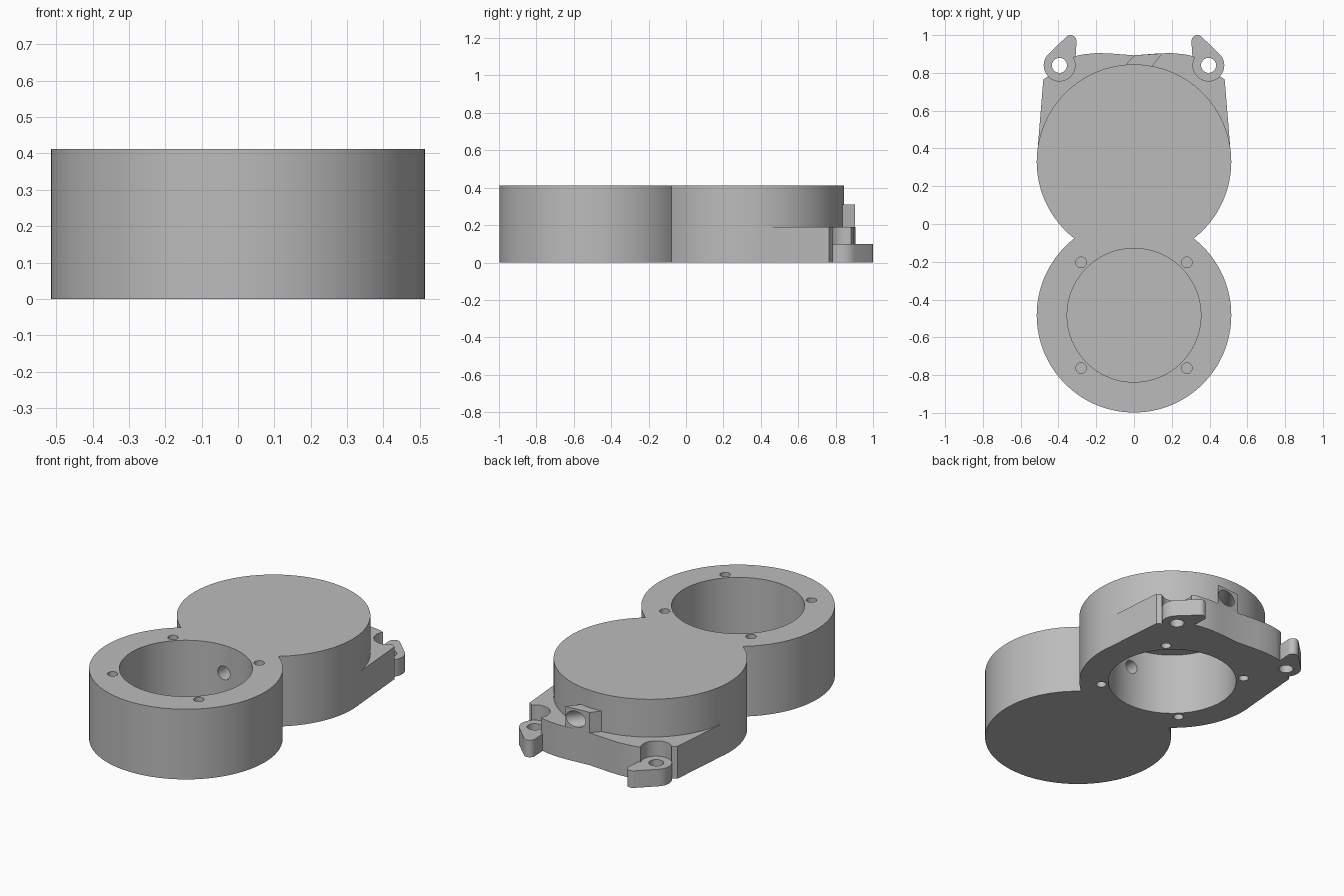
import bpy, bmesh, math
from mathutils import Vector, Matrix

if "Cube" in bpy.data.objects:
    bpy.data.objects.remove(bpy.data.objects["Cube"], do_unlink=True)

grey = bpy.data.materials.new("plain grey")
grey.use_nodes = True
grey.diffuse_color = (0.5, 0.5, 0.5, 1)
grey.node_tree.nodes["Principled BSDF"].inputs["Base Color"].default_value = grey.diffuse_color

HEIGHT, RADIUS, BORE, FLOOR = 0.412, 0.515, 0.354, 0.04
FRONT_Y, BACK_Y = -0.483, 0.33
LUG_X, LUG_Y, LUG_R, LUG_H = 0.395, 0.84, 0.083, 0.1
BASE_H = 0.19
PORT_Z = 0.25


def circle(x, y, r, n=96):
    return [(x + r * math.cos(2 * math.pi * i / n), y + r * math.sin(2 * math.pi * i / n)) for i in range(n)]


def to_object(name, bm):
    bmesh.ops.recalc_face_normals(bm, faces=bm.faces)
    mesh = bpy.data.meshes.new(name)
    bm.to_mesh(mesh)
    bm.free()
    mesh.materials.append(grey)
    obj = bpy.data.objects.new(name, mesh)
    bpy.context.collection.objects.link(obj)
    return obj


def prism(name, points, z0, z1):
    bm = bmesh.new()
    face = bm.faces.new([bm.verts.new((x, y, z0)) for x, y in points])
    top = bmesh.ops.extrude_face_region(bm, geom=[face])["geom"]
    bmesh.ops.translate(bm, vec=(0, 0, z1 - z0), verts=[v for v in top if isinstance(v, bmesh.types.BMVert)])
    return to_object(name, bm)


def rod(name, start, end, r):
    a, b = Vector(start), Vector(end)
    bm = bmesh.new()
    turn = (b - a).to_track_quat('Z', 'Y').to_matrix().to_4x4()
    bmesh.ops.create_cone(bm, cap_ends=True, segments=32, radius1=r, radius2=r, depth=(b - a).length,
                          matrix=Matrix.Translation((a + b) / 2) @ turn)
    return to_object(name, bm)


def combine(target, other, operation):
    mod = target.modifiers.new(operation.lower(), 'BOOLEAN')
    mod.operation, mod.object, mod.solver = operation, other, 'EXACT'
    bpy.context.view_layer.objects.active = target
    bpy.ops.object.modifier_apply(modifier=mod.name)
    bpy.data.objects.remove(other, do_unlink=True)


def finish(obj):
    bpy.ops.object.select_all(action='DESELECT')
    obj.select_set(True)
    bpy.context.view_layer.objects.active = obj
    bpy.ops.object.shade_smooth_by_angle(angle=math.radians(30))


# two joined round housings
body = prism("twin_round_housing", circle(0, FRONT_Y, RADIUS, 128), 0, HEIGHT)
combine(body, prism("back_round", circle(0, BACK_Y, RADIUS, 128), 0, HEIGHT), 'UNION')

# low mounting base behind the back housing
half = [(0.51, 0.4), (0.48, 0.765), (0.45, 0.785), (0.315, 0.888), (0.27, 0.898), (0.2, 0.905), (0.13, 0.903)]
outline = half + [(0, 0.893)] + [(-x, y) for x, y in reversed(half)]
base = prism("mounting_base", outline, 0, BASE_H)
for side in (-1, 1):
    combine(base, prism("lug_recess", circle(side * LUG_X, LUG_Y, LUG_R, 48), -0.1, BASE_H + 0.1), 'DIFFERENCE')
combine(body, base, 'UNION')

# slanted cable port block
port = [(-0.13, 0.74), (0.02, 0.74), (0.15, 0.903), (0, 0.893)]
combine(body, prism("port_block", port, 0.1, 0.31), 'UNION')

# front pocket opens upward, back pocket opens downward, each with four screw holes
for y, z0, z1, s0, s1 in ((FRONT_Y, FLOOR, 0.5, 0.2, 0.5), (BACK_Y, -0.1, HEIGHT - FLOOR, -0.1, 0.2)):
    combine(body, prism("pocket", circle(0, y, BORE), z0, z1), 'DIFFERENCE')
    for sx in (-1, 1):
        for sy in (-1, 1):
            hole = prism("screw_hole", circle(sx * 0.28, y + sy * 0.28, 0.028, 24), s0, s1)
            combine(body, hole, 'DIFFERENCE')

# cable channels between the pockets and out through the port
combine(body, rod("channel", (0, -0.25, PORT_Z), (0, 0.1, PORT_Z), 0.04), 'DIFFERENCE')
combine(body, rod("port_hole", (-0.14, 0.6, PORT_Z), (0.147, 0.98, PORT_Z), 0.046), 'DIFFERENCE')
finish(body)

# teardrop lugs in the recesses
for side, label in ((1, "left"), (-1, "right")):
    bm = bmesh.new()
    rounds = circle(LUG_X, LUG_Y, LUG_R, 48) + circle(0.336, 0.968, 0.032, 32)
    for z in (0, LUG_H):
        for x, y in rounds:
            bm.verts.new((side * x, y, z))
    hull = bmesh.ops.convex_hull(bm, input=bm.verts)
    bmesh.ops.delete(bm, geom=[v for v in bm.verts if not v.link_faces], context='VERTS')
    bmesh.ops.dissolve_limit(bm, angle_limit=0.01, verts=bm.verts, edges=bm.edges)
    lug = to_object(label + "_lug", bm)
    combine(lug, prism("lug_hole", circle(side * LUG_X, LUG_Y, 0.04, 32), -0.1, 0.3), 'DIFFERENCE')
    finish(lug)
